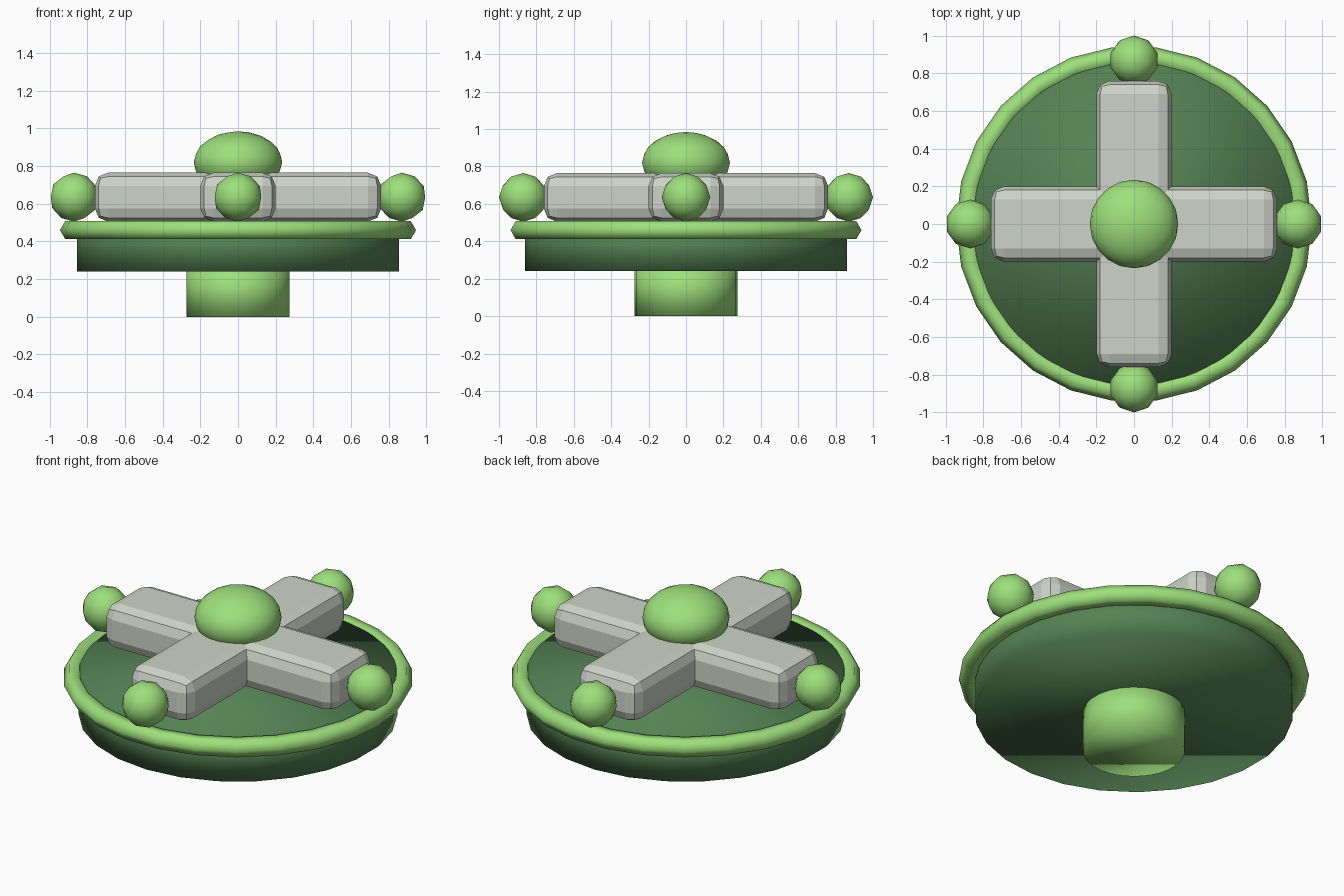
import bpy, bmesh, math
from mathutils import Matrix, Vector

old = bpy.data.objects.get("Cube")
if old:
    bpy.data.objects.remove(old, do_unlink=True)


def material(name, rgb):
    m = bpy.data.materials.new(name)
    m.use_nodes = True
    m.diffuse_color = (*rgb, 1)
    m.node_tree.nodes["Principled BSDF"].inputs["Base Color"].default_value = (*rgb, 1)
    return m


LIGHT_GREEN = material("light_green", (0.34, 0.74, 0.20))
DARK_GREEN = material("dark_green", (0.09, 0.225, 0.088))
GREY = material("pale_grey", (0.62, 0.66, 0.58))
SIDES = 26


def finish(name, mat, smooth=True):
    ob = bpy.context.object
    ob.name = name
    ob.data.name = name
    ob.data.materials.append(mat)
    if smooth:
        bpy.ops.object.shade_smooth()
    return ob


def disc(name, mat, radius, bottom, top):
    bpy.ops.mesh.primitive_cylinder_add(vertices=SIDES, radius=radius, depth=top - bottom,
                                        location=(0, 0, (top + bottom) / 2))
    return finish(name, mat)


def ball(name, radius, location, detail, squash=1):
    bpy.ops.mesh.primitive_ico_sphere_add(subdivisions=detail, radius=radius, location=location)
    ob = finish(name, LIGHT_GREEN)
    ob.scale.z = squash
    return ob


def bar(name, size, z):
    # box with rounded edges in two steps
    bpy.ops.mesh.primitive_cube_add(size=1, location=(0, 0, z))
    ob = finish(name, GREY, smooth=False)
    bm = bmesh.new()
    bm.from_mesh(ob.data)
    bmesh.ops.scale(bm, vec=size, verts=bm.verts)
    bmesh.ops.bevel(bm, geom=bm.edges[:], offset=0.07, segments=2, profile=0.5,
                    affect='EDGES')
    bm.to_mesh(ob.data)
    bm.free()


# Stem and dish
disc("stem", LIGHT_GREEN, 0.275, 0, 0.28)
disc("dish", DARK_GREEN, 0.86, 0.24, 0.50)

# Six-sided rim around the dish
bpy.ops.mesh.primitive_torus_add(major_segments=SIDES, minor_segments=6, major_radius=0.89,
                                 minor_radius=0.055, location=(0, 0, 0.46))
finish("rim", LIGHT_GREEN)

# Crossed handle bars
HANDLE_Z = 0.635
bar("cross_bar_side_to_side", (1.52, 0.4, 0.26), HANDLE_Z)
bar("cross_bar_front_to_back", (0.4, 1.52, 0.26), HANDLE_Z)

# Ball on the end of each arm
for side, x, y in (("left", 1, 0), ("right", -1, 0), ("front", 0, -1), ("back", 0, 1)):
    ball(side + "_end_ball", 0.13, (0.87 * x, 0.87 * y, HANDLE_Z), 2)

# Flattened dome in the middle
ball("centre_dome", 0.235, (0, 0, 0.82), 3, squash=0.7)
